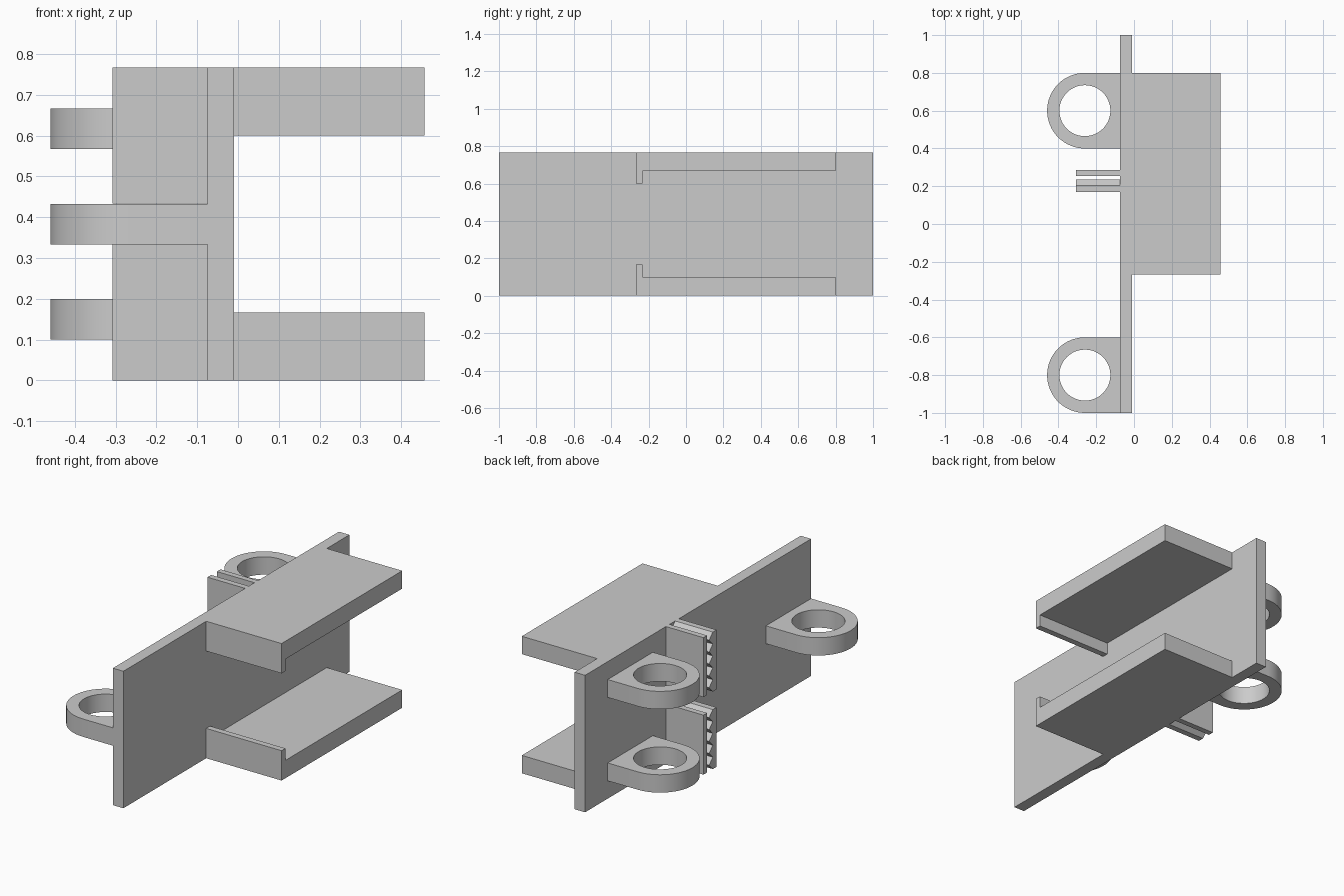
import bpy, bmesh, math

cube = bpy.data.objects.get("Cube")
if cube:
    bpy.data.objects.remove(cube, do_unlink=True)

grey = bpy.data.materials.new("plain grey")
grey.use_nodes = True
COLOUR = (0.6, 0.6, 0.6, 1)
grey.diffuse_color = COLOUR
grey.node_tree.nodes["Principled BSDF"].inputs["Base Color"].default_value = COLOUR

HEIGHT = 0.767
BACK, FACE = -0.075, -0.01      # the two sides of the main plate


def prism(name, outline, axis, start, end):
    """Extrude a 2D outline along x (outline is y, z) or z (outline is x, y)."""
    place = (lambda p, d: (d, *p)) if axis == "x" else (lambda p, d: (*p, d))
    bm = bmesh.new()
    base = bm.faces.new([bm.verts.new(place(p, start)) for p in outline])
    grown = bmesh.ops.extrude_face_region(bm, geom=[base])["geom"]
    shift = place((0, 0), end - start)
    bmesh.ops.translate(bm, vec=shift, verts=[g for g in grown if isinstance(g, bmesh.types.BMVert)])
    bmesh.ops.recalc_face_normals(bm, faces=bm.faces)
    mesh = bpy.data.meshes.new(name)
    bm.to_mesh(mesh)
    bm.free()
    mesh.materials.append(grey)
    obj = bpy.data.objects.new(name, mesh)
    bpy.context.collection.objects.link(obj)
    return obj


def rect(a0, a1, b0, b1):
    return [(a0, b0), (a1, b0), (a1, b1), (a0, b1)]


def arc(cx, cy, r, begin, finish, steps):
    angles = [begin + (finish - begin) * i / steps for i in range(steps + 1)]
    return [(cx + r * math.cos(a), cy + r * math.sin(a)) for a in angles]


def smooth(obj):
    bpy.ops.object.select_all(action="DESELECT")
    obj.select_set(True)
    bpy.context.view_layer.objects.active = obj
    bpy.ops.object.shade_smooth_by_angle(angle=math.radians(30))


# Upright main plate
prism("main_plate", rect(BACK, FACE, -1, 1), "z", 0, HEIGHT)

# Two facing shelves, each with a lip at the front end
shelf = [(-0.267, 0), (0.8, 0), (0.8, 0.1), (-0.233, 0.1), (-0.233, 0.167), (-0.267, 0.167)]
prism("lower_shelf", shelf, "x", FACE, 0.457)
prism("upper_shelf", [(y, HEIGHT - z) for y, z in shelf], "x", FACE, 0.457)


# Hinge eyes: rounded lug with a round hole
def hinge_eye(name, y, z):
    cx, r, hole = -0.26, 0.2, 0.135
    half = math.pi / 2
    outline = [(BACK, y + r)] + arc(cx, y, r, half, 3 * half, 32) + [(BACK, y - r)]
    eye = prism(name, outline, "z", z, z + 0.1)
    cutter = prism(name + "_cutter", arc(cx, y, hole, 0, 2 * math.pi, 48)[:-1], "z", z - 0.1, z + 0.2)
    mod = eye.modifiers.new("hole", "BOOLEAN")
    mod.object = cutter
    mod.solver = "EXACT"
    bpy.context.view_layer.objects.active = eye
    bpy.ops.object.modifier_apply(modifier=mod.name)
    bpy.data.objects.remove(cutter, do_unlink=True)
    smooth(eye)


hinge_eye("front_hinge_eye", -0.8, 0.333)
hinge_eye("back_lower_hinge_eye", 0.6, 0.1)
hinge_eye("back_upper_hinge_eye", 0.6, 0.567)

# Belt clamps: a plain web beside a toothed web, one pair low and one high
WEB, TEETH, TIP = 0.333, 5, -0.308
for side, z in (("lower", 0), ("upper", HEIGHT - WEB)):
    prism(side + "_plain_web", rect(0.253, 0.285, z, z + WEB), "x", TIP, BACK)
    pitch = WEB / TEETH
    zigzag = [(0.17, z + WEB), (0.17, z)]
    for i in range(TEETH):
        zigzag += [(0.203, z + i * pitch), (0.235, z + (i + 0.5) * pitch)]
    zigzag.append((0.203, z + WEB))
    prism(side + "_toothed_web", zigzag, "x", TIP, BACK)
